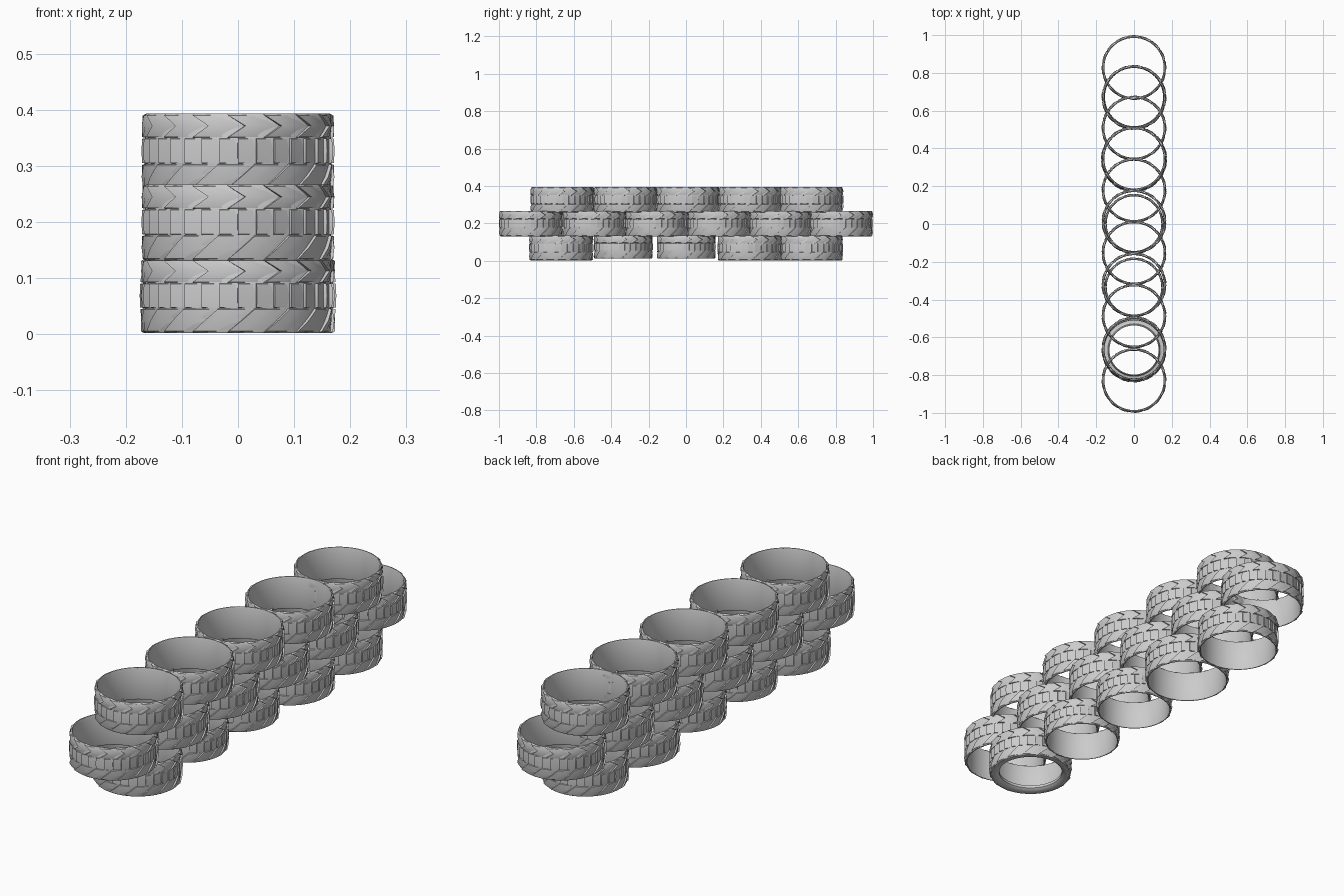
import bpy, bmesh, math

if "Cube" in bpy.data.objects:
    bpy.data.objects.remove(bpy.data.objects["Cube"])

R, H = 0.172, 0.136      # outer radius and height of a full-size tyre
TAU = math.tau


def lathe(bm, profile, n=64, closed=True):
    rings = [[bm.verts.new((r * math.cos(TAU * i / n), r * math.sin(TAU * i / n), z))
              for i in range(n)] for r, z in profile]
    pairs = list(zip(rings, rings[1:]))
    if closed:
        pairs.append((rings[-1], rings[0]))
    for a, b in pairs:
        for i in range(n):
            j = (i + 1) % n
            bm.faces.new((a[i], a[j], b[j], b[i]))


def tread_band(bm, z0, z1, blocks, rows, steps):
    """Ring of tilted tread blocks; rows = (height share, angular lean, inset)."""
    grid = []
    for t, lean, inset in rows:
        ring = []
        for k in range(blocks):
            for s in range(steps + 1):
                u = s / steps * 0.985
                a = TAU * (k + u + lean) / blocks
                r = R - inset - 0.0065 * u
                ring.append(bm.verts.new((r * math.cos(a), r * math.sin(a), z0 + (z1 - z0) * t)))
        grid.append(ring)
    n = len(grid[0])
    for a, b in zip(grid, grid[1:]):
        for i in range(n):
            j = (i + 1) % n
            bm.faces.new((a[i], a[j], b[j], b[i]))


def make_tyre(name, y, z, scale=1.0, zscale=1.0, turn=0.0, sidewall=False):
    bm = bmesh.new()
    # smooth carcass wall with a rounded lip
    lathe(bm, [(0.1655, 0.003), (0.1655, H - 0.003), (0.1635, H), (0.160, H),
               (0.158, H - 0.006), (0.157, H / 2), (0.158, 0.006), (0.160, 0), (0.1635, 0)])
    # lower slanted band, middle square blocks, upper chevrons
    tread_band(bm, 0.0, 0.046, 16,
               [(0, -0.3, 0.008), (0.08, -0.25, 0.002), (0.5, 0.1, 0), (0.95, 0.45, 0.001), (1, 0.45, 0.008)], 3)
    tread_band(bm, 0.046, 0.092, 32,
               [(0, 0, 0.008), (0.03, 0, 0.001), (0.5, 0, 0), (0.97, 0, 0.001), (1, 0, 0.008)], 1)
    tread_band(bm, 0.092, H, 16,
               [(0, -0.3, 0.008), (0.05, -0.25, 0.001), (0.5, 0.2, 0), (0.92, -0.25, 0.002), (1, -0.3, 0.008)], 3)
    if sidewall:
        # inward-curving bottom sidewall with bead
        lathe(bm, [(0.163, 0.001), (0.150, 0.0), (0.137, 0.004), (0.130, 0.010), (0.130, 0.022),
                   (0.134, 0.022), (0.139, 0.012), (0.150, 0.007), (0.160, 0.008)])
    bmesh.ops.recalc_face_normals(bm, faces=bm.faces)
    mesh = bpy.data.meshes.new(name)
    bm.to_mesh(mesh)
    bm.free()
    ob = bpy.data.objects.new(name, mesh)
    bpy.context.collection.objects.link(ob)
    ob.location = (0, y, z)
    ob.scale = (scale, scale, zscale)
    ob.rotation_euler.z = turn
    bpy.ops.object.select_all(action='DESELECT')
    ob.select_set(True)
    bpy.context.view_layer.objects.active = ob
    bpy.ops.object.shade_smooth_by_angle(angle=math.radians(35))


# bottom row: two tyres are a little smaller
bottom = [(-0.667, 1.0), (-0.335, 0.92), (0.002, 0.92), (0.343, 1.02), (0.672, 0.98)]
for i, (y, s) in enumerate(bottom):
    small = s < 0.95
    make_tyre(f"bottom_tyre_{i + 1}", y, 0.012 if small else 0.002, s,
              0.9 if small else 0.97, 0.05 * i, sidewall=(i == 0))

# middle row
for i, y in enumerate([-0.828, -0.487, -0.153, 0.178, 0.508, 0.828]):
    make_tyre(f"middle_tyre_{i + 1}", y, 0.131, turn=0.07 * i)

# top row
for i, y in enumerate([-0.660, -0.322, 0.012, 0.345, 0.670]):
    make_tyre(f"top_tyre_{i + 1}", y, 0.2585, zscale=0.99, turn=0.06 * i)
